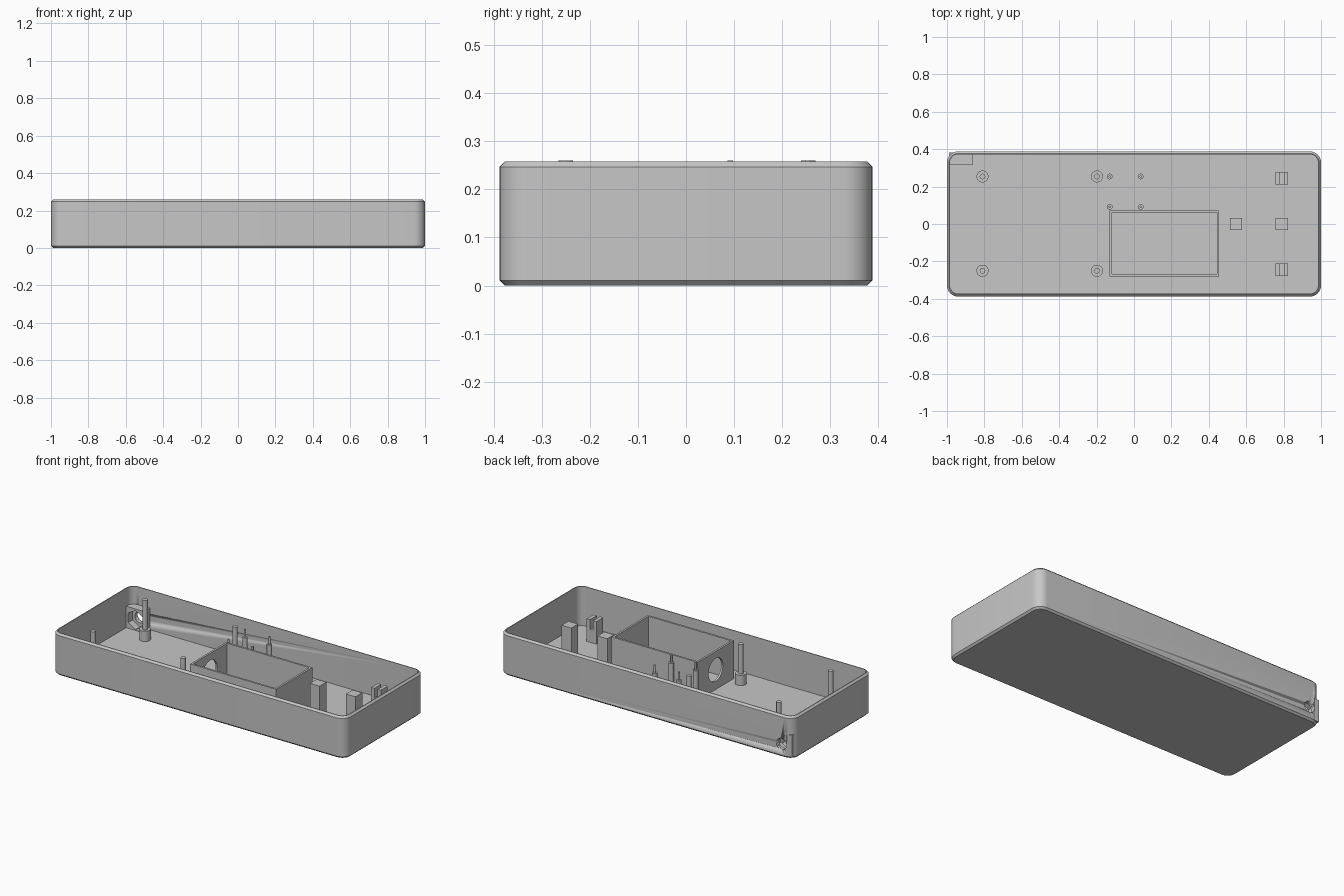
import bpy, bmesh, math
from mathutils import Matrix, Vector

if "Cube" in bpy.data.objects:
    bpy.data.objects.remove(bpy.data.objects["Cube"], do_unlink=True)

grey = bpy.data.materials.new("plain grey")
grey.use_nodes = True
COLOUR = (0.57, 0.57, 0.57, 1)
grey.diffuse_color = COLOUR
grey.node_tree.nodes["Principled BSDF"].inputs["Base Color"].default_value = COLOUR

HEIGHT, FLOOR, WALL, BEVEL = 0.258, 0.016, 0.016, 0.011


def finish(name, bm, smooth=False):
    bmesh.ops.recalc_face_normals(bm, faces=bm.faces)
    mesh = bpy.data.meshes.new(name)
    bm.to_mesh(mesh)
    bm.free()
    mesh.materials.append(grey)
    obj = bpy.data.objects.new(name, mesh)
    bpy.context.collection.objects.link(obj)
    if smooth:
        select(obj)
        bpy.ops.object.shade_smooth_by_angle(angle=math.radians(30))
    return obj


def select(obj):
    bpy.ops.object.select_all(action='DESELECT')
    obj.select_set(True)
    bpy.context.view_layer.objects.active = obj


def box(name, low, high):
    low, high = Vector(low), Vector(high)
    bm = bmesh.new()
    bmesh.ops.create_cube(bm, size=1)
    bmesh.ops.scale(bm, vec=high - low, verts=bm.verts)
    bmesh.ops.translate(bm, vec=(low + high) / 2, verts=bm.verts)
    return finish(name, bm)


def rod(name, centre, radius, length, axis='Z', sides=32):
    """Cylinder centred on a point, along the given axis."""
    bm = bmesh.new()
    bmesh.ops.create_cone(bm, cap_ends=True, segments=sides, radius1=radius,
                          radius2=radius, depth=length)
    turn = {'X': Matrix.Rotation(math.pi / 2, 4, 'Y'),
            'Y': Matrix.Rotation(math.pi / 2, 4, 'X'),
            'Z': Matrix()}[axis]
    bmesh.ops.transform(bm, matrix=Matrix.Translation(centre) @ turn, verts=bm.verts)
    return finish(name, bm, sides > 8)


def cut(target, cutter):
    cutter.hide_render = True
    mod = target.modifiers.new("cut", 'BOOLEAN')
    mod.operation, mod.solver, mod.object = 'DIFFERENCE', 'EXACT', cutter
    select(target)
    bpy.ops.object.modifier_apply(modifier=mod.name)
    bpy.data.objects.remove(cutter, do_unlink=True)


def rounded_ring(bm, inset, z, radius=0.06, steps=8):
    verts = []
    for i, (sx, sy) in enumerate([(1, 1), (-1, 1), (-1, -1), (1, -1)]):
        for k in range(steps + 1):
            a = (i + k / steps) * math.pi / 2
            r = radius - inset
            verts.append(bm.verts.new((sx * (1 - radius) + r * math.cos(a),
                                       sy * (0.388 - radius) + r * math.sin(a), z)))
    return verts


# Open tray with chamfered rims
bm = bmesh.new()
rings = [rounded_ring(bm, inset, z) for inset, z in [
    (BEVEL, 0), (0, BEVEL), (0, HEIGHT - BEVEL), (BEVEL, HEIGHT),
    (WALL, HEIGHT), (WALL, FLOOR)]]
for lower, upper in zip(rings, rings[1:]):
    for i in range(len(lower)):
        j = (i + 1) % len(lower)
        bm.faces.new((lower[i], lower[j], upper[j], upper[i]))
bm.faces.new(rings[0])
bm.faces.new(rings[-1])
tray = finish("tray", bm, True)

# Nut holder in the back corner: hex pocket inside, round hole outside
HOLE = (-0.92, 0.38, 0.08)
holder = box("nut_holder", (-0.99, 0.318, 0.012), (-0.86, 0.383, 0.148))
cut(holder, rod("hex_cutter", (HOLE[0], 0.33, HOLE[2]), 0.058, 0.06, 'Y', 6))
for part in (tray, holder):
    cut(part, rod("hole_cutter", HOLE, 0.034, 0.2, 'Y'))

# Open compartment with a round opening in its side wall
compartment = box("compartment", (-0.13, -0.28, 0.01), (0.455, 0.073, 0.25))
cut(compartment, box("hollow_cutter", (-0.118, -0.268, FLOOR), (0.443, 0.061, 0.4)))
cut(compartment, rod("opening_cutter", (-0.13, -0.103, 0.137), 0.07, 0.1, 'X', 48))


def stepped_post(name, x, y, radius, shoulder, pin_radius):
    rod(name + "_base", (x, y, (0.01 + shoulder) / 2), radius, shoulder - 0.01)
    rod(name + "_pin", (x, y, (shoulder + HEIGHT) / 2), pin_radius,
        HEIGHT - shoulder + 0.004, sides=24)


# Large and small stepped posts
for x in (-0.81, -0.198):
    for y in (-0.25, 0.254):
        stepped_post("board_post", x, y, 0.032, 0.08, 0.015)
for x in (-0.13, 0.036):
    for y in (0.092, 0.254):
        stepped_post("small_post", x, y, 0.015, 0.212, 0.006)

# Plain support blocks
H = 0.033
for x in (0.545, 0.79):
    box("support_block", (x - H, -H, 0.01), (x + H, H, 0.208))

# Slotted support blocks
for y in (-0.244, 0.245):
    block = box("slotted_block", (0.79 - H, y - H, 0.01), (0.79 + H, y + H, 0.155))
    cut(block, box("slot_cutter", (0.779, y - 0.1, 0.095), (0.801, y + 0.1, 0.3)))
